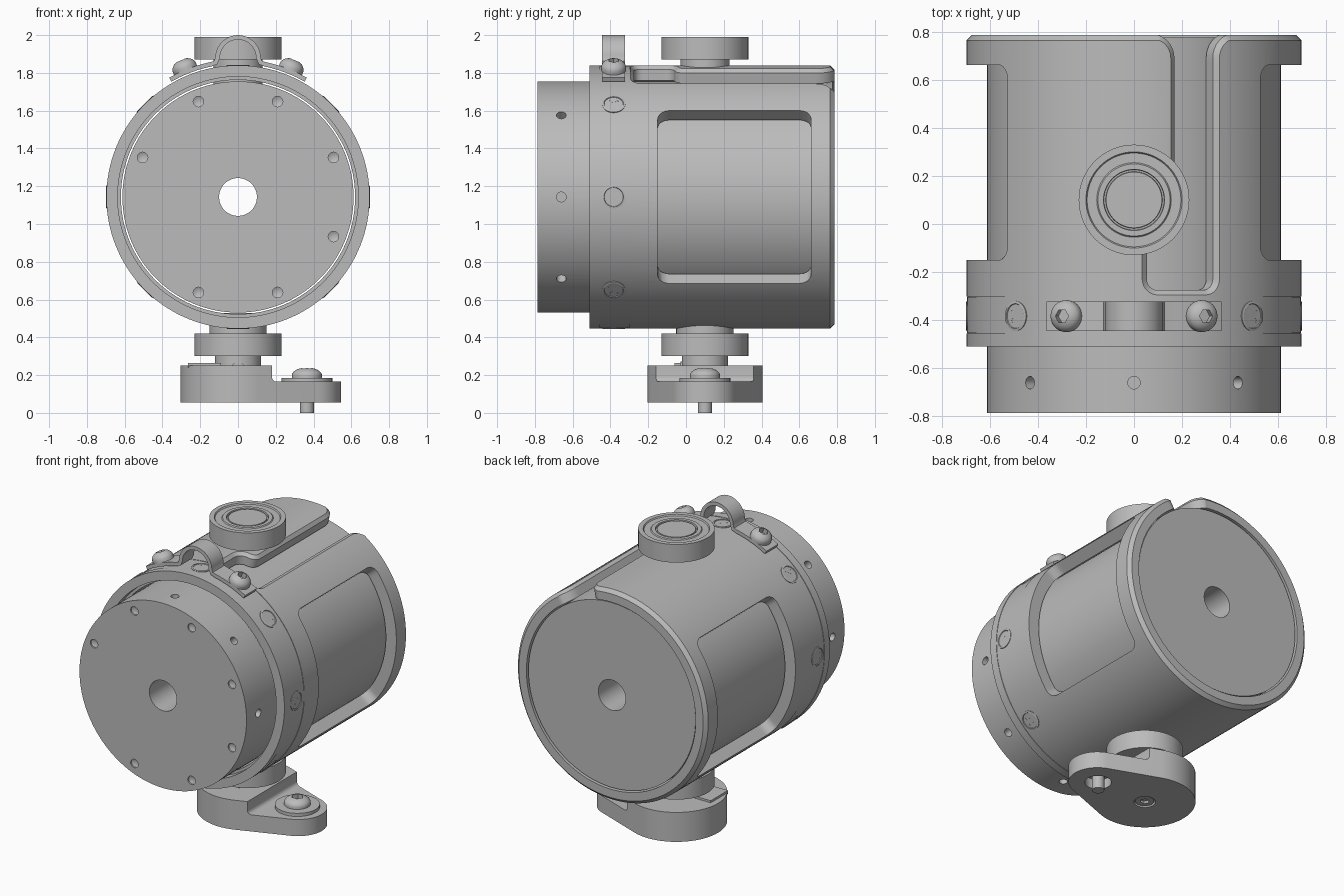
import bpy, bmesh
from math import sin, cos, acos, pi, radians, ceil
from mathutils import Matrix, Vector

AXIS_Z = 1.143      # height of the barrel axis
R = 0.697           # sleeve radius
POST_Y = 0.1        # knobs and base sit here

cube = bpy.data.objects.get("Cube")
if cube:
    bpy.data.objects.remove(cube)

grey = bpy.data.materials.new("machined grey")
grey.use_nodes = True
grey.diffuse_color = (0.5, 0.5, 0.5, 1)
grey.node_tree.nodes["Principled BSDF"].inputs["Base Color"].default_value = (0.5, 0.5, 0.5, 1)


def finish(name, bm, matrix=Matrix()):
    bmesh.ops.recalc_face_normals(bm, faces=bm.faces)
    mesh = bpy.data.meshes.new(name)
    bm.to_mesh(mesh)
    bm.free()
    mesh.transform(matrix)
    mesh.materials.append(grey)
    obj = bpy.data.objects.new(name, mesh)
    bpy.context.collection.objects.link(obj)
    return obj


def lathe(name, profile, matrix=Matrix(), closed=False, steps=48):
    """Spin (radius, height) points around local z."""
    bm = bmesh.new()
    vs = [bm.verts.new((r, 0, h)) for r, h in profile]
    es = [bm.edges.new(p) for p in zip(vs, vs[1:])]
    if closed:
        es.append(bm.edges.new((vs[-1], vs[0])))
    bmesh.ops.spin(bm, geom=vs + es, cent=(0, 0, 0), axis=(0, 0, 1), angle=2 * pi, steps=steps)
    bmesh.ops.remove_doubles(bm, verts=bm.verts, dist=1e-5)
    return finish(name, bm, matrix)


def rod(name, radius, low, high, matrix=Matrix(), steps=32):
    return lathe(name, [(0, low), (radius, low), (radius, high), (0, high)], matrix, steps=steps)


def box(name, low, high, matrix=Matrix(), bevel=0):
    low, high = Vector(low), Vector(high)
    bm = bmesh.new()
    bmesh.ops.create_cube(bm, size=1)
    for v in bm.verts:
        v.co = Vector(c * s for c, s in zip(v.co, high - low)) + (low + high) / 2
    if bevel:
        bmesh.ops.bevel(bm, geom=bm.edges[:], offset=bevel, segments=4, affect='EDGES', profile=0.5)
    return finish(name, bm, matrix)


def apply(obj, kind, **settings):
    mod = obj.modifiers.new("step", kind)
    for key, value in settings.items():
        setattr(mod, key, value)
    bpy.context.view_layer.objects.active = obj
    bpy.ops.object.modifier_apply(modifier=mod.name)


def cut(obj, *cutters):
    for cutter in cutters:
        apply(obj, 'BOOLEAN', operation='DIFFERENCE', solver='EXACT', object=cutter)
        bpy.data.objects.remove(cutter)


def loft(name, rings):
    bm = bmesh.new()
    loops = [[bm.verts.new(p) for p in ring] for ring in rings]
    n = len(loops[0])
    for a, b in zip(loops, loops[1:]):
        for i in range(n):
            j = (i + 1) % n
            bm.faces.new((a[i], a[j], b[j], b[i]))
    caps = [bm.faces.new(loops[0]), bm.faces.new(loops[-1])]
    bmesh.ops.triangulate(bm, faces=caps)
    return finish(name, bm)


def rounded(corners, step=0.03):
    """Round corners (x, y, radius), then split long sides."""
    pts, n = [], len(corners)
    for i, (x, y, r) in enumerate(corners):
        p = Vector((x, y))
        a = (Vector(corners[i - 1][:2]) - p).normalized()
        b = (Vector(corners[(i + 1) % n][:2]) - p).normalized()
        if r == 0:
            pts.append(p)
            continue
        centre = p + (a + b) * r
        for k in range(9):
            t = k / 8 * pi / 2
            pts.append(centre - b * r * cos(t) - a * r * sin(t))
    out = []
    for p, q in zip(pts, pts[1:] + pts[:1]):
        m = max(1, ceil((q - p).length / step))
        out += [p.lerp(q, k / m) for k in range(m)]
    return out


def wrapped_cutter(name, outline, turn, levels):
    """Wrap an outline on the barrel; levels are (radius, outward offset)."""
    n = len(outline)
    area = sum(p.x * q.y - q.x * p.y for p, q in zip(outline, outline[1:] + outline[:1]))
    side = 1 if area > 0 else -1
    rings = []
    for radius, off in levels:
        ring = []
        for i, p in enumerate(outline):
            a = (p - outline[i - 1]).normalized()
            b = (outline[(i + 1) % n] - p).normalized()
            d = (a + b).normalized()
            q = p + Vector((d.y, -d.x)) * side * off / max(0.5, d.dot(a))
            t = q.x / R + turn
            ring.append((radius * sin(t), q.y, AXIS_Z + radius * cos(t)))
        rings.append(ring)
    return loft(name, rings)


ALONG_Y = Matrix.Translation((0, 0, AXIS_Z)) @ Matrix.Rotation(-pi / 2, 4, 'X')


def radial(degrees, radius, y):
    """Local z points out of the barrel; 0 degrees is +x, 90 is up."""
    a = radians(degrees)
    place = Matrix.Translation((radius * cos(a), y, AXIS_Z + radius * sin(a)))
    return place @ Matrix.Rotation(pi / 2 - a, 4, 'Y')


# Inner drum with axial bore, face holes and rim holes
drum = lathe("inner_drum", [(0.1, -0.785), (0.612, -0.785), (0.612, 0.775), (0.1, 0.775)],
             ALONG_Y, True, 128)
for k in range(8):
    a = radians(22.5 + 45 * k)
    if k != 4:
        spot = Matrix.Translation((0.547 * cos(a), 0, 0.547 * sin(a))) @ ALONG_Y
        cut(drum, lathe("hole", [(0, -0.76), (0.028, -0.775), (0.028, -0.8), (0, -0.8)], spot, steps=20))
    cut(drum, rod("hole", 0.026, -0.06, 0.02, radial(45 * k, 0.612, -0.66), 20))

# Outer sleeve with band groove, side windows and stepped top slot
sleeve = lathe("outer_sleeve", [
    (0.637, -0.51), (R, -0.51), (R, -0.455), (0.693, -0.455), (0.693, -0.302), (R, -0.302),
    (R, 0.763), (0.675, 0.785), (0.62, 0.785), (0.62, -0.45), (0.637, -0.45)], ALONG_Y, True, 128)
w = R * radians(41)
window = rounded([(-w, -0.15, 0.06), (w, -0.15, 0.06), (w, 0.662, 0.06), (-w, 0.662, 0.06)])
for turn in (pi / 2, -pi / 2):
    cut(sleeve, wrapped_cutter("window_cutter", window, turn, [(0.4, 0), (1.1, 0)]))
slot = rounded([
    (0.055, -0.275, 0.045), (0.352, -0.275, 0.045), (0.352, 0.79, 0.1), (0.6, 0.79, 0), (0.6, 0.95, 0),
    (-0.1, 0.95, 0), (-0.1, 0.79, 0), (0.175, 0.79, 0.1), (0.175, -0.06, 0.055), (0.055, -0.06, 0.055)])
cut(sleeve, wrapped_cutter("slot_cutter", slot, 0, [(0.5, 0), (0.677, 0), (0.717, 0.04), (0.95, 0.04)]))

# Clamp band seated in the groove
lathe("clamp_band", [(0.68, -0.454), (0.695, -0.454), (0.695, -0.303), (0.68, -0.303)], ALONG_Y, True, 128)

# Cross-head screws around the band
for k in range(8):
    at = radial(45 * k, 0.69, -0.383)
    screw = lathe("band_screw", [(0, -0.02), (0.062, -0.02), (0.062, 0.007), (0.052, 0.009),
                                 (0.05, 0.005), (0, 0.005)], at, steps=32)
    for turn in (pi / 4, -pi / 4):
        cut(screw, box("cross", (-0.033, -0.005, -0.01), (0.033, 0.005, 0.03),
                       at @ Matrix.Rotation(turn, 4, 'Z')))


def dome_screw(name, radius, height, at):
    dome = [(radius * cos(t * pi / 16), height * (0.25 + 0.75 * sin(t * pi / 16))) for t in range(7)]
    screw = lathe(name, [(0, 0), (radius, 0)] + dome + [(0, dome[-1][1])], at, steps=32)
    cut(screw, rod("hex", radius * 0.45, height * 0.4, height * 2, at, 6))


# Lifting loop: feet follow the band, arch rises between them
foot = [(0.717 * sin(radians(d)), AXIS_Z + 0.717 * cos(radians(d))) for d in (30, 26, 22, 18, 14, 11.5)]
arch = [(0.108 * cos(k * pi / 24), 1.88 + 0.108 * sin(k * pi / 24)) for k in range(25)]
path = foot + [(0.118, 1.855)] + arch + [(-0.118, 1.855)] + [(-x, z) for x, z in reversed(foot)]
bm = bmesh.new()
rows = [[bm.verts.new((x, y, z)) for y in (-0.445, -0.323)] for x, z in path]
for a, b in zip(rows, rows[1:]):
    bm.faces.new((a[0], a[1], b[1], b[0]))
loop = finish("lifting_loop", bm)
apply(loop, 'SOLIDIFY', thickness=0.024, offset=0)
for side in (-1, 1):
    dome_screw("loop_screw", 0.066, 0.062, radial(90 + side * 22.5, 0.726, -0.383))

# Top knob on its post
AT_POST = Matrix.Translation((0, POST_Y, 0))
lathe("top_knob", [
    (0, 1.7), (0.13, 1.7), (0.13, 1.87), (0.23, 1.87), (0.23, 1.99), (0.2, 1.99), (0.195, 1.982),
    (0.155, 1.982), (0.15, 1.988), (0.127, 1.988), (0.125, 1.975), (0.118, 1.975), (0.116, 1.986),
    (0, 1.986)], AT_POST, steps=64)

# Lower bearing: post, flange and neck
lathe("lower_bearing", [(0, 0.53), (0.152, 0.53), (0.152, 0.42), (0.23, 0.42), (0.23, 0.3),
                        (0.122, 0.3), (0.122, 0.2), (0, 0.2)], AT_POST, steps=64)
rod("neck_set_screw", 0.032, 0.1, 0.128,
    Matrix.Translation((0, POST_Y, 0.24)) @ Matrix.Rotation(pi / 2, 4, 'X'), 20)

# Teardrop base arm with a lowered tip
TIP, BIG, SMALL = 0.37, 0.305, 0.175
phi = acos((BIG - SMALL) / TIP)
outline = []
for k in range(41):
    t = phi + (2 * pi - 2 * phi) * k / 40
    outline.append((BIG * cos(t), POST_Y + BIG * sin(t)))
for k in range(25):
    t = -phi + 2 * phi * k / 24
    outline.append((TIP + SMALL * cos(t), POST_Y + SMALL * sin(t)))
base = loft("base_arm", [[(x, y, z) for x, y in outline] for z in (0.055, 0.25)])
AT_TIP = Matrix.Translation((TIP - 0.005, POST_Y, 0))
cut(base, box("step_cutter", (0.18, -0.6, 0.165), (0.9, 0.8, 0.6), bevel=0.025),
    rod("tip_bore", 0.08, 0, 0.12, AT_TIP), rod("centre_bore", 0.065, 0, 0.075, AT_POST))
box("base_rib", (-0.265, -0.06, 0.24), (-0.09, 0.12, 0.264))

# Tip fastener and underside screw
rod("tip_washer", 0.135, 0.16, 0.186, AT_TIP)
dome_screw("tip_screw", 0.08, 0.056, AT_TIP @ Matrix.Translation((0, 0, 0.184)))
rod("tip_stem", 0.037, 0, 0.17, AT_TIP)
under = rod("underside_screw", 0.056, 0.06, 0.1, AT_POST)
cut(under, rod("hex", 0.028, 0.04, 0.08, AT_POST, 6))

# Smooth round surfaces, keep machined edges crisp
bpy.ops.object.select_all(action='DESELECT')
for obj in bpy.context.scene.objects:
    if obj.type == 'MESH':
        obj.select_set(True)
        bpy.context.view_layer.objects.active = obj
bpy.ops.object.shade_smooth_by_angle(angle=radians(28))
